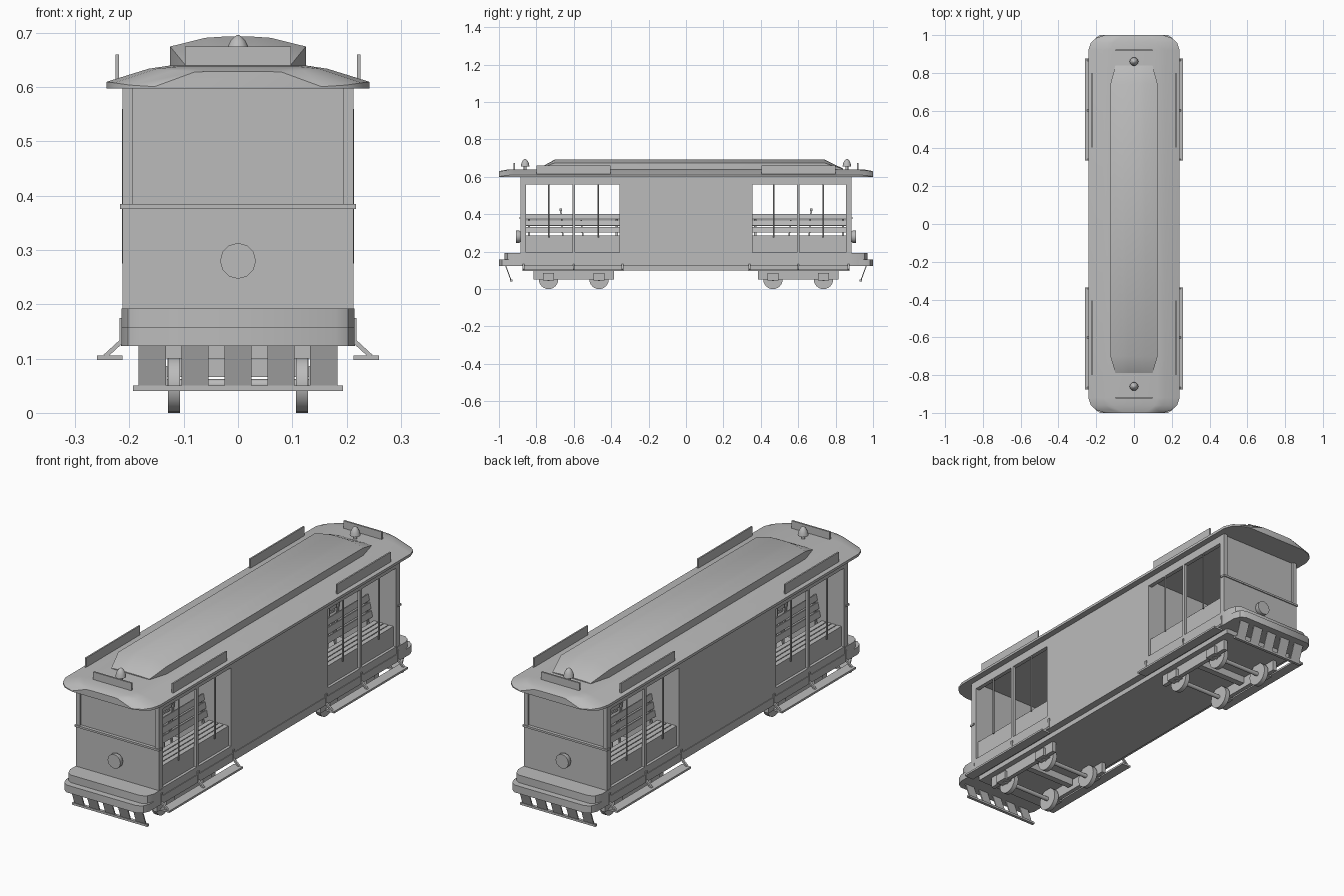
import bpy, bmesh, math
from mathutils import Vector

if "Cube" in bpy.data.objects:
    bpy.data.objects.remove(bpy.data.objects["Cube"], do_unlink=True)

grey = bpy.data.materials.new("plain_grey")
grey.use_nodes = True
GREY = (0.5, 0.5, 0.5, 1)
grey.diffuse_color = GREY
grey.node_tree.nodes["Principled BSDF"].inputs["Base Color"].default_value = GREY


def finish(name, bm, smooth=None):
    bmesh.ops.recalc_face_normals(bm, faces=bm.faces)
    mesh = bpy.data.meshes.new(name)
    bm.to_mesh(mesh)
    bm.free()
    mesh.materials.append(grey)
    ob = bpy.data.objects.new(name, mesh)
    bpy.context.collection.objects.link(ob)
    if smooth:
        bpy.ops.object.select_all(action='DESELECT')
        ob.select_set(True)
        bpy.context.view_layer.objects.active = ob
        bpy.ops.object.shade_smooth_by_angle(angle=math.radians(smooth))
    return ob


def loft(name, rings, smooth=None):
    """Skin a list of equal-length rings and cap both ends."""
    bm = bmesh.new()
    rows = [[bm.verts.new(p) for p in r] for r in rings]
    n = len(rows[0])
    for a, b in zip(rows, rows[1:]):
        for i in range(n):
            bm.faces.new((a[i], a[(i + 1) % n], b[(i + 1) % n], b[i]))
    bm.faces.new(rows[0])
    bm.faces.new(rows[-1])
    return finish(name, bm, smooth)


def box(name, xs, ys, zs):
    (x0, x1), (y0, y1), (z0, z1) = sorted(xs), sorted(ys), sorted(zs)
    ring = [(x0, y0), (x1, y0), (x1, y1), (x0, y1)]
    return loft(name, [[(x, y, z) for x, y in ring] for z in (z0, z1)])


def slab(name, plan, z0, z1, smooth=None):
    return loft(name, [[(x, y, z) for x, y in plan] for z in (z0, z1)], smooth)


def bar(name, p, q, width, thick, wide_axis):
    """Straight flat bar from p to q, wide along wide_axis."""
    p, q = Vector(p), Vector(q)
    u = Vector(wide_axis) * width / 2
    v = (q - p).cross(u).normalized() * thick / 2
    return loft(name, [[c - u - v, c + u - v, c + u + v, c - u + v] for c in (p, q)])


def lathe(name, centre, axis, profile, n=12, smooth=40):
    """Round part: profile holds (distance along axis, radius)."""
    rings = []
    for d, r in profile:
        ring = []
        for i in range(n):
            t = 2 * math.pi * i / n
            c, s = r * math.cos(t), r * math.sin(t)
            off = {'x': (d, c, s), 'y': (c, d, s), 'z': (c, s, d)}[axis]
            ring.append(Vector(centre) + Vector(off))
        rings.append(ring)
    return loft(name, rings, smooth)


def mirrored(half):
    return half + [(-x, z) for x, z in reversed(half)]


SIDES = ((1, "left"), (-1, "right"))
ENDS = ((-1, "front"), (1, "back"))
W = 0.213

# Body core
box("underframe", (-.182, .182), (-.87, .87), (.1, .125))
box("floor", (-W, W), (-.88, .88), (.123, .165))
box("cabin", (-W, W), (-.355, .355), (.123, .6))
box("ceiling", (-.2, .2), (-.87, .87), (.59, .6))

# Domed roof with a flat underside and drooping rounded ends
end_sections = [(1.0, [(.154, .598), (.154, .601), (.08, .628), (.05, .629)]),
                (.985, [(.2, .598), (.2, .604), (.12, .631), (.08, .634)]),
                (.96, [(.228, .598), (.228, .608), (.15, .634), (.11, .638)]),
                (.92, [(.242, .598), (.242, .61), (.165, .634), (.125, .64)])]
sections = [(-y, h) for y, h in end_sections] + [(y, h) for y, h in reversed(end_sections)]
loft("roof", [[(x, y, z) for x, z in mirrored(h)] for y, h in sections], 35)

# Raised roof with sloping ends
low = [(.125, .635), (.125, .675), (.06, .691), (.03, .693)]
tip = [(.098, .635), (.098, .642), (.06, .644), (.03, .644)]
deck = [(-.79, tip), (-.70, low), (.74, low), (.84, tip)]
loft("raised_roof", [[(x, y, z) for x, z in mirrored(h)] for y, h in deck], 30)

for s, side in SIDES:
    # Rail along the bottom edge
    box(f"{side}_sill", (s * .2, s * .216), (-.87, .87), (.123, .16))
    box(f"{side}_header", (s * .193, s * W), (-.88, .88), (.56, .6))

for e, end in ENDS:
    # End wall with recessed upper panel and belt rail
    box(f"{end}_wall", (-W, W), (e * .855, e * .875), (.16, .6))
    box(f"{end}_lower_panel", (-W, W), (e * .87, e * .885), (.16, .376))
    box(f"{end}_belt_rail", (-.217, .217), (e * .865, e * .89), (.376, .385))
    lathe(f"{end}_headlight", (0, e * .88, .28), 'y',
          [(0, .025), (e * .012, .033), (e * .03, .033)])

    # Platform and bumper with rounded corners
    for part, out, half, z0, z1 in (("platform", .97, .215, .13, .192),
                                    ("bumper", 1.0, .215, .123, .157)):
        plan = [(half, e * .86), (half, e * (out - .045)), (half - .012, e * (out - .015)),
                (half - .035, e * out)]
        slab(f"{end}_{part}", mirrored(plan), z0, z1, 35)

    # Slatted track guard
    for i in range(-2, 3):
        bar(f"{end}_guard_slat", (i * .079, e * .965, .127), (i * .079, e * .935, .046),
            .05, .005, (1, 0, 0))
    box(f"{end}_guard_bar", (-.193, .193), (e * .928, e * .942), (.04, .05))

    # Roof sign and bell
    box(f"{end}_roof_sign", (-.098, .098), (e * .915, e * .923), (.632, .675))
    lathe(f"{end}_bell", (0, e * .86, 0), 'z',
          [(.63, .008), (.655, .008), (.656, .023), (.672, .02), (.685, .014),
           (.693, .007), (.696, .002)])

    # Control levers between the seats
    for y, h in ((.67, .43), (.56, .37)):
        bar(f"{end}_lever", (0, e * (y - .02), .16), (0, e * y, h), .008, .008, (1, 0, 0))
    box(f"{end}_lever_grip", (-.02, .02), (e * .663, e * .677), (.418, .432))

    # Wheel truck
    for y in (.735, .465):
        lathe(f"{end}_axle", (0, e * y, .052), 'x', [(-.15, .01), (.15, .01)])
        for s, side in SIDES:
            lathe(f"{end}_{side}_wheel", (s * .118, e * y, .052), 'x',
                  [(-.011, .052), (.011, .052)], 24)
            box(f"{end}_{side}_axle_box", (s * .13, s * .168),
                (e * (y - .03), e * (y + .03)), (.046, .086))
    box(f"{end}_truck_beam", (-.13, .13), (e * .585, e * .615), (.066, .1))

    for s, side in SIDES:
        box(f"{end}_{side}_truck_frame", (s * .135, s * .155), (e * .385, e * .815), (.05, .105))
        # Window posts and grab poles
        box(f"{end}_{side}_corner_post", (s * .193, s * W), (e * .855, e * .885), (.16, .6))
        box(f"{end}_{side}_middle_post", (s * .198, s * W), (e * .593, e * .607), (.16, .57))
        for y in (.735, .47):
            lathe(f"{end}_{side}_pole", (s * .21, e * y, 0), 'z', [(.275, .004), (.56, .004)], 8)
        box(f"{end}_{side}_lower_side", (s * .2, s * W), (e * .355, e * .87), (.155, .195))

        # Outward-facing slatted bench
        ys = (e * .355, e * .855)
        box(f"{end}_{side}_bench_skirt", (s * .19, s * .2), ys, (.16, .28))
        for i in range(4):
            x = .1 + i * .026
            box(f"{end}_{side}_seat_slat", (s * x, s * (x + .022)), ys, (.278, .287))
        for i, z in enumerate((.302, .338, .374)):
            x = .09 - i * .008
            bar(f"{end}_{side}_back_slat", (s * x, e * .605, z), (s * (x - .006), e * .605, z + .028),
                .5, .007, (0, 1, 0))
        for y in (.37, .6, .84):
            bar(f"{end}_{side}_back_support", (s * .094, e * y, .165), (s * .064, e * y, .395),
                .012, .006, (0, 1, 0))

        # Running board on angled brackets
        box(f"{end}_{side}_running_board", (s * .213, s * .26), (e * .335, e * .875), (.097, .106))
        for y in (.34, .6, .868):
            bar(f"{end}_{side}_board_bracket", (s * .245, e * y, .104), (s * .208, e * y, .138),
                .01, .008, (0, 1, 0))
            box(f"{end}_{side}_bracket_plate", (s * .21, s * .218),
                (e * (y - .005), e * (y + .005)), (.125, .175))

        # Side advertising board on the roof
        box(f"{end}_{side}_roof_board", (s * .219, s * .226), (e * .405, e * .8), (.61, .66))
